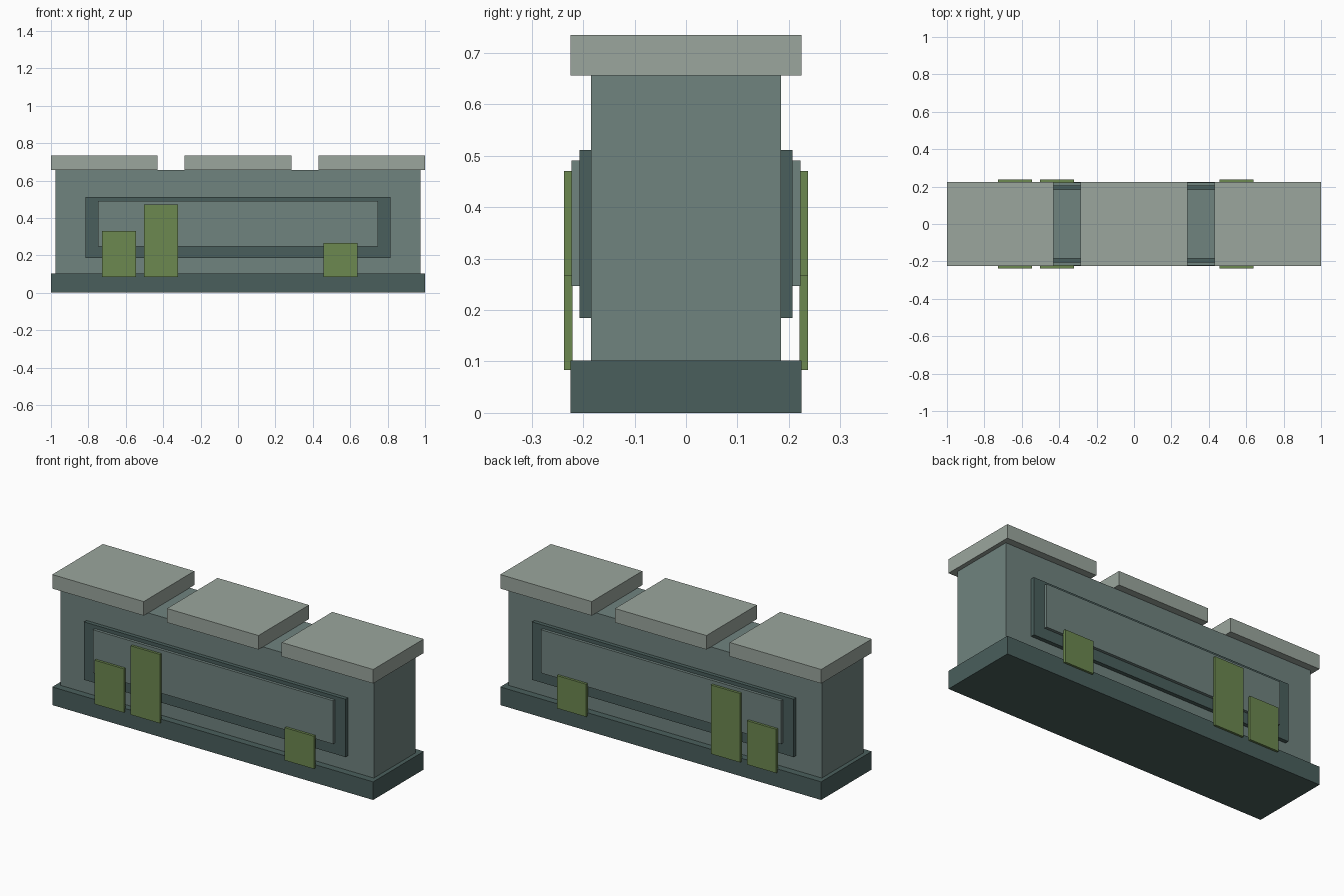
import bpy, bmesh

if "Cube" in bpy.data.objects:
    bpy.data.objects.remove(bpy.data.objects["Cube"])


def material(name, rgb):
    m = bpy.data.materials.new(name)
    m.diffuse_color = (*rgb, 1)
    m.use_nodes = True
    m.node_tree.nodes["Principled BSDF"].inputs["Base Color"].default_value = m.diffuse_color
    return m


dark = material("dark_stone", (0.068, 0.114, 0.107))
stone = material("stone", (0.162, 0.227, 0.212))
pale = material("pale_stone", (0.328, 0.381, 0.337))
moss = material("moss", (0.150, 0.246, 0.080))


def box(name, x, y, z, mat, mirror_y=False):
    """Box from (min, max) ranges, optionally mirrored to the back."""
    bm = bmesh.new()
    bmesh.ops.create_cube(bm, size=1)
    for v in bm.verts:
        v.co = [r[0] if c < 0 else r[1] for c, r in zip(v.co, (x, y, z))]
    mesh = bpy.data.meshes.new(name)
    bm.to_mesh(mesh)
    bm.free()
    mesh.materials.append(mat)
    ob = bpy.data.objects.new(name, mesh)
    bpy.context.collection.objects.link(ob)
    if mirror_y:
        mod = ob.modifiers.new("front_to_back", 'MIRROR')
        mod.use_axis = (False, True, False)
        mod.use_clip = False
    return ob


# Plinth and wall
box("base", (-1, 1), (-0.225, 0.225), (0, 0.102), dark)
box("wall", (-0.976, 0.976), (-0.185, 0.185), (0.102, 0.656), stone)

# Capstones with gaps between them
for i, cx in enumerate((-0.715, 0, 0.715)):
    box(f"capstone_{i + 1}", (cx - 0.285, cx + 0.285), (-0.225, 0.225),
        (0.656, 0.735), pale)

# Stepped panel on both faces
box("panel_border", (-0.815, 0.815), (-0.207, -0.183), (0.185, 0.511), dark, True)
box("panel_face", (-0.748, 0.748), (-0.223, -0.205), (0.247, 0.491), stone, True)

# Moss patches on both faces
for i, (cx, top) in enumerate(((-0.637, 0.33), (-0.412, 0.471), (0.548, 0.267))):
    box(f"moss_patch_{i + 1}", (cx - 0.091, cx + 0.091), (-0.237, -0.221),
        (0.083, top), moss, True)
